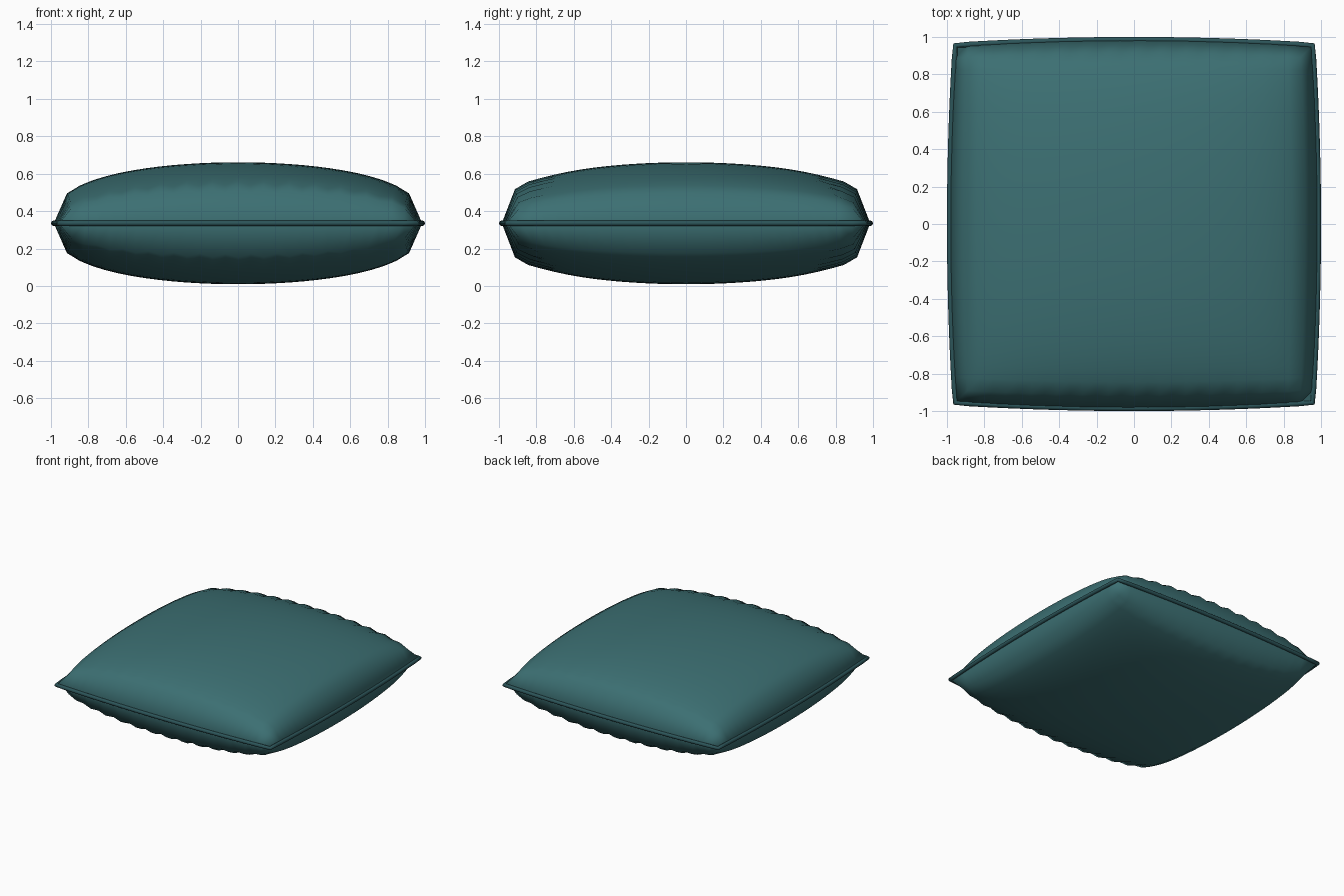
import bpy, bmesh, math

if "Cube" in bpy.data.objects:
    bpy.data.objects.remove(bpy.data.objects["Cube"])

N = 28            # cloth cells per side
MID, BULGE, CORNER = 0.335, 0.985, 0.955
PUFF = 0.326

mat = bpy.data.materials.new("teal_cloth")
mat.diffuse_color = (0.045, 0.16, 0.17, 1)
mat.use_nodes = True
mat.node_tree.nodes["Principled BSDF"].inputs["Base Color"].default_value = mat.diffuse_color
mat_trim = bpy.data.materials.new("dark_teal_trim")
mat_trim.diffuse_color = (0.025, 0.09, 0.10, 1)
mat_trim.use_nodes = True
mat_trim.node_tree.nodes["Principled BSDF"].inputs["Base Color"].default_value = mat_trim.diffuse_color


def plan(u, v):
    """Square outline whose sides bow gently outward."""
    b = BULGE - CORNER
    return u * (CORNER + b * (1 - v * v)), v * (CORNER + b * (1 - u * u))


def height(u, v, i):
    """Puffed cloth height with small gathers near the front and back seams."""
    h = PUFF * max(0, 1 - u * u) ** 0.36 * max(0, 1 - v * v) ** 0.32
    gather = math.exp(-((abs(v) - 0.89) / 0.09) ** 2) * (1 - u * u) ** 0.5
    if abs(v) > 0.999:
        gather = 0
    return h + 0.011 * gather * (-1) ** i


# Cushion body: top and bottom panels sharing the seam
bm = bmesh.new()
grids = []
for side in (1, -1):
    g = {}
    for i in range(N + 1):
        for j in range(N + 1):
            if side < 0 and (i in (0, N) or j in (0, N)):
                g[i, j] = grids[0][i, j]
                continue
            u, v = 2 * i / N - 1, 2 * j / N - 1
            x, y = plan(u, v)
            g[i, j] = bm.verts.new((x, y, MID + side * height(u, v, i)))
    grids.append(g)
    for i in range(N):
        for j in range(N):
            q = [g[i, j], g[i + 1, j], g[i + 1, j + 1], g[i, j + 1]]
            bm.faces.new(q if side > 0 else q[::-1])
for f in bm.faces:
    f.smooth = True
me = bpy.data.meshes.new("cushion_body")
bm.to_mesh(me)
bm.free()
me.materials.append(mat)
body = bpy.data.objects.new("cushion_body", me)
bpy.context.collection.objects.link(body)

# Piping cord around the seam
pts = []
for k in range(4):
    for i in range(N):
        x, y = plan(2 * i / N - 1, -1)
        for _ in range(k):
            x, y = -y, x
        pts.append((x, y, MID, 1))
cu = bpy.data.curves.new("seam_piping", 'CURVE')
cu.dimensions = '3D'
cu.bevel_depth = 0.015
cu.bevel_resolution = 2
sp = cu.splines.new('POLY')
sp.points.add(len(pts) - 1)
for p, co in zip(sp.points, pts):
    p.co = co
sp.use_cyclic_u = True
sp.use_smooth = True
cu.materials.append(mat_trim)
piping = bpy.data.objects.new("seam_piping", cu)
bpy.context.collection.objects.link(piping)
